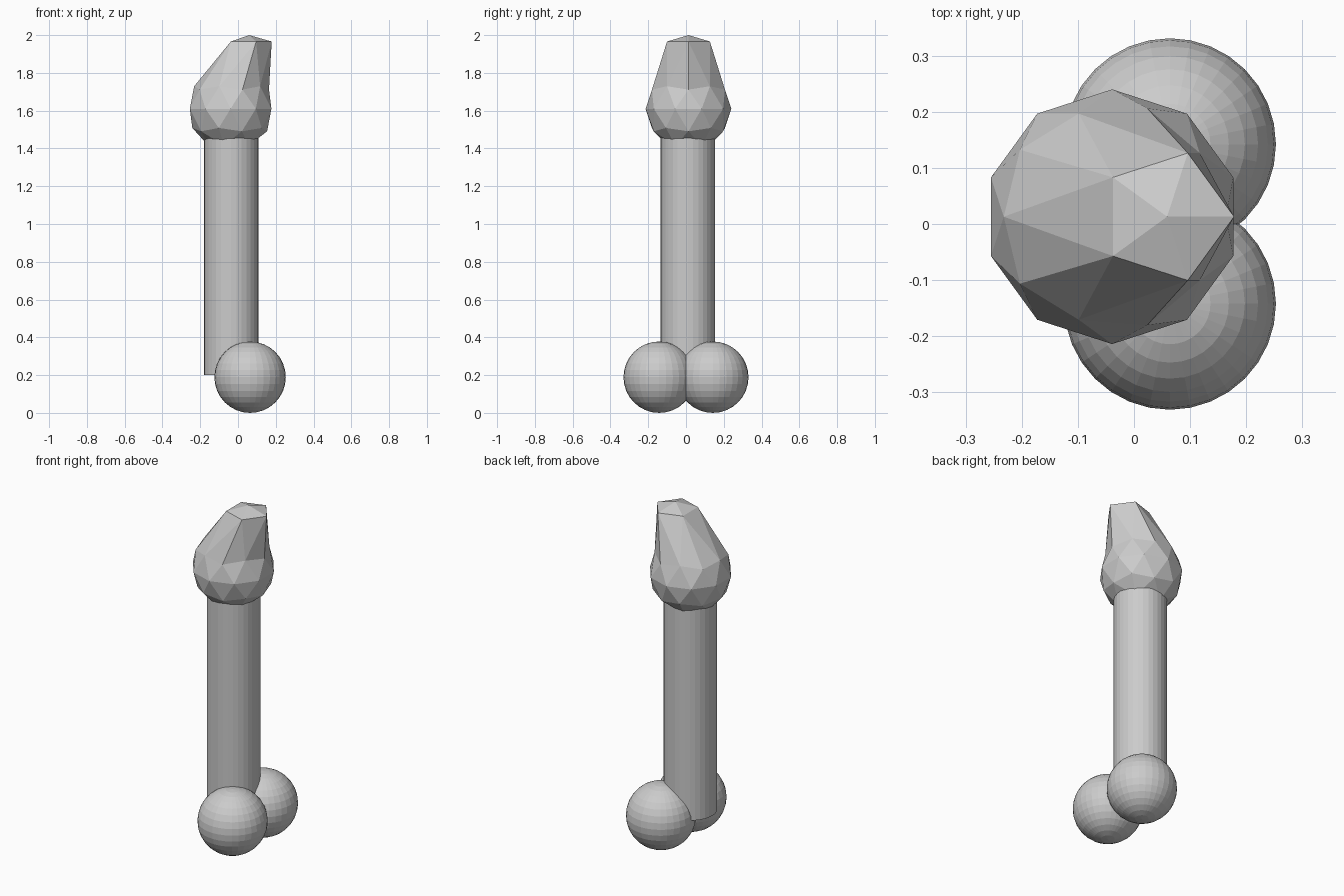
import bpy
from mathutils import Vector

if "Cube" in bpy.data.objects:
    bpy.data.objects.remove(bpy.data.objects["Cube"])

# Round base weights, one on each side
for name, side in (("base_ball_front", -1), ("base_ball_back", 1)):
    bpy.ops.mesh.primitive_uv_sphere_add(segments=32, ring_count=16, radius=0.189,
                                         location=(0.064, side * 0.142, 0.189))
    bpy.context.object.name = name

# Upright shaft
bottom, top = 0.20, 1.50
bpy.ops.mesh.primitive_cylinder_add(vertices=32, radius=0.144, depth=top - bottom,
                                    location=(-0.036, 0.01, (bottom + top) / 2))
bpy.context.object.name = "shaft"

# Faceted tip: low-poly ball whose crown is pulled up and sideways
R = 0.227
bpy.ops.mesh.primitive_ico_sphere_add(subdivisions=2, radius=R,
                                      location=(-0.039, 0.013, 1.61))
tip = bpy.context.object
tip.name = "tip"
for v in tip.data.vertices:
    if v.co.z > 0.7 * R:
        v.co += Vector((0.098, 0, 0.163))
